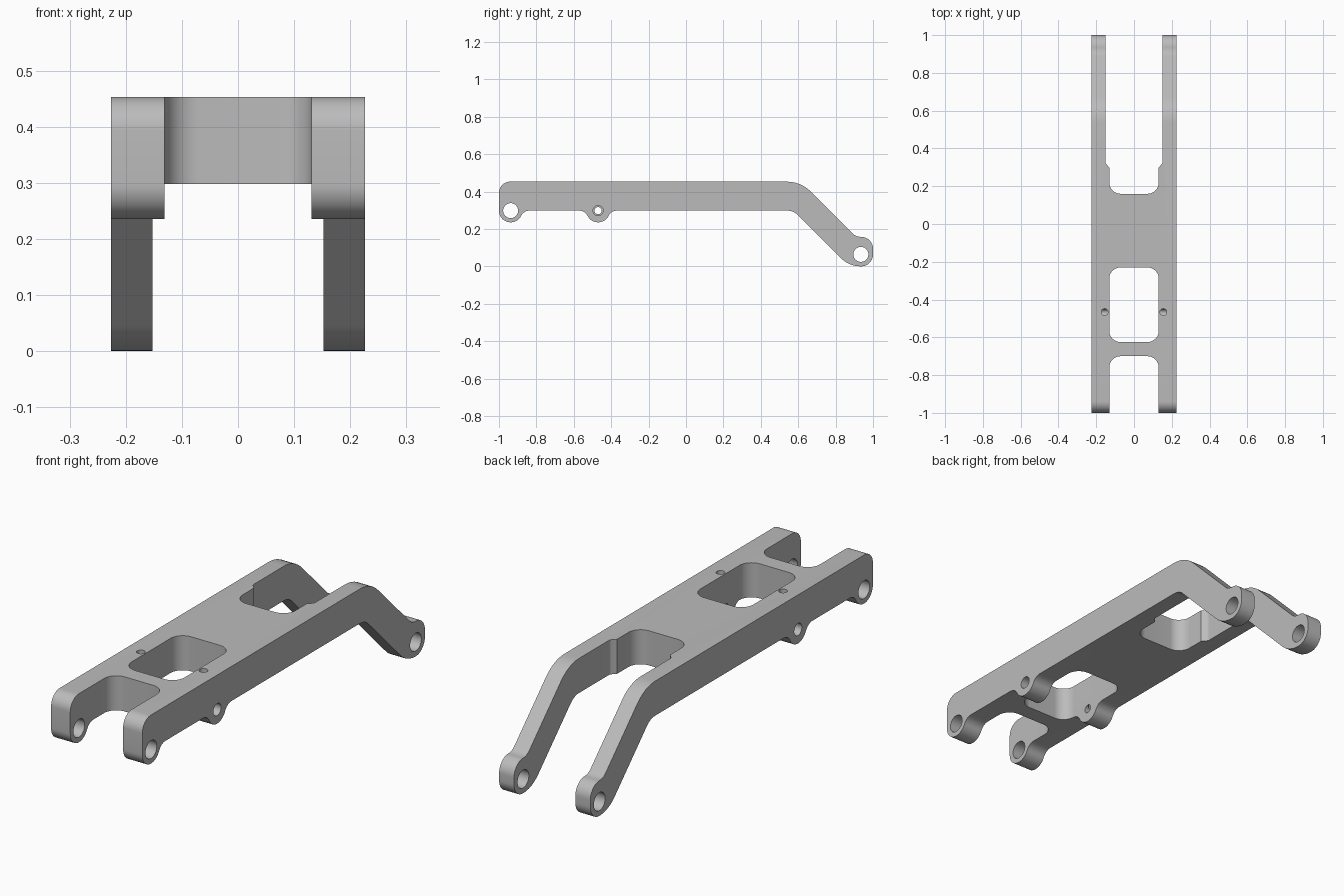
import bpy, bmesh, math
from mathutils import Vector, Matrix

if "Cube" in bpy.data.objects:
    bpy.data.objects.remove(bpy.data.objects["Cube"])

metal = bpy.data.materials.new("light_grey_metal")
metal.diffuse_color = (0.5, 0.5, 0.5, 1)
metal.use_nodes = True
metal.node_tree.nodes["Principled BSDF"].inputs["Base Color"].default_value = metal.diffuse_color


def rounded(corners):
    """Turn (u, v, radius) corners into an outline with tangent arcs."""
    out = []
    n = len(corners)
    for i, (u, v, r) in enumerate(corners):
        p = Vector((u, v))
        if r == 0:
            out.append(p)
            continue
        a = (Vector(corners[i - 1][:2]) - p).normalized()
        b = (Vector(corners[(i + 1) % n][:2]) - p).normalized()
        half = a.angle(b) / 2
        centre = p + (a + b).normalized() * (r / math.sin(half))
        start = p + a * (r / math.tan(half)) - centre
        end = p + b * (r / math.tan(half)) - centre
        sweep = math.atan2(start.x * end.y - start.y * end.x, start.dot(end))
        steps = max(3, round(abs(sweep) / math.radians(7)))
        for k in range(steps + 1):
            out.append(centre + Matrix.Rotation(sweep * k / steps, 2) @ start)
    return out


def prism(name, outline, axis, lo, hi):
    """Extrude an outline along x (outline in y, z) or along z (outline in x, y)."""
    def place(p, t):
        return (t, p.x, p.y) if axis == 'x' else (p.x, p.y, t)
    bm = bmesh.new()
    face = bm.faces.new([bm.verts.new(place(p, lo)) for p in outline])
    top = bmesh.ops.extrude_face_region(bm, geom=[face])
    moved = [g for g in top['geom'] if isinstance(g, bmesh.types.BMVert)]
    shift = (hi - lo, 0, 0) if axis == 'x' else (0, 0, hi - lo)
    bmesh.ops.translate(bm, verts=moved, vec=shift)
    bmesh.ops.remove_doubles(bm, verts=bm.verts, dist=1e-5)
    bmesh.ops.recalc_face_normals(bm, faces=bm.faces)
    mesh = bpy.data.meshes.new(name)
    bm.to_mesh(mesh)
    bm.free()
    obj = bpy.data.objects.new(name, mesh)
    bpy.context.collection.objects.link(obj)
    return obj


def circle(u, v, r, n=40):
    return [Vector((u + r * math.cos(2 * math.pi * k / n),
                    v + r * math.sin(2 * math.pi * k / n))) for k in range(n)]


def cut(target, cutter):
    bpy.context.view_layer.objects.active = target
    mod = target.modifiers.new("cut", 'BOOLEAN')
    mod.operation = 'DIFFERENCE'
    mod.solver = 'EXACT'
    mod.object = cutter
    bpy.ops.object.modifier_apply(modifier=mod.name)
    bpy.data.objects.remove(cutter)


W = 0.226                       # half width
FRONT, MID, REAR = -0.9375, -0.47, 0.935   # pivot positions along y
TOP, UNDER, LOW = 0.453, 0.298, 0.2355

# Side profile: bar with two hanging bosses and a bent rear arm
profile = rounded([
    (-1, TOP, 0.06), (-1, LOW, 0.062),
    (FRONT + 0.039, LOW, 0.062), (FRONT + 0.07, UNDER, 0.05),
    (MID - 0.07, UNDER, 0.05), (MID - 0.039, LOW, 0.062),
    (MID + 0.039, LOW, 0.062), (MID + 0.07, UNDER, 0.05),
    (0.575, UNDER, 0.08), (0.872, 0, 0.15),
    (1, 0, 0.064), (1, 0.158, 0.064),
    (0.909, 0.158, 0.06), (0.614, TOP, 0.18),
])
arm = prism("swing_arm", profile, 'x', -W, W)

# Openings seen from above: front slot, window, stepped rear slot
front_slot = [(-0.131, -1.2, 0), (0.131, -1.2, 0), (0.131, -0.7, 0.06), (-0.131, -0.7, 0.06)]
window = [(-0.131, -0.625, 0.06), (0.131, -0.625, 0.06), (0.131, -0.23, 0.06), (-0.131, -0.23, 0.06)]
rear_half = [(0.131, 0.16, 0.06), (0.131, 0.3, 0), (0.152, 0.322, 0.02), (0.152, 1.2, 0)]
rear_slot = rear_half + [(-x, y, r) for x, y, r in reversed(rear_half)]
for corners in (front_slot, window, rear_slot):
    cut(arm, prism("opening_cutter", rounded(corners), 'z', -0.2, 0.8))

# Pivot holes across the arm
for y, z, r in ((FRONT, UNDER, 0.04), (MID, UNDER, 0.019), (REAR, 0.064, 0.04)):
    cut(arm, prism("pivot_cutter", circle(y, z, r), 'x', -0.5, 0.5))

# Wider outer bores at the middle bosses and small holes down from the top
for s in (-1, 1):
    lo, hi = sorted((s * 0.178, s * 0.4))
    cut(arm, prism("bore_cutter", circle(MID, UNDER, 0.027), 'x', lo, hi))
    cut(arm, prism("top_hole_cutter", circle(s * 0.155, MID + 0.004, 0.018, 24), 'z', UNDER, 0.8))

arm.data.materials.clear()
arm.data.materials.append(metal)
for poly in arm.data.polygons:
    poly.material_index = 0
bpy.ops.object.select_all(action='DESELECT')
arm.select_set(True)
bpy.context.view_layer.objects.active = arm
bpy.ops.object.shade_smooth_by_angle(angle=math.radians(25))
